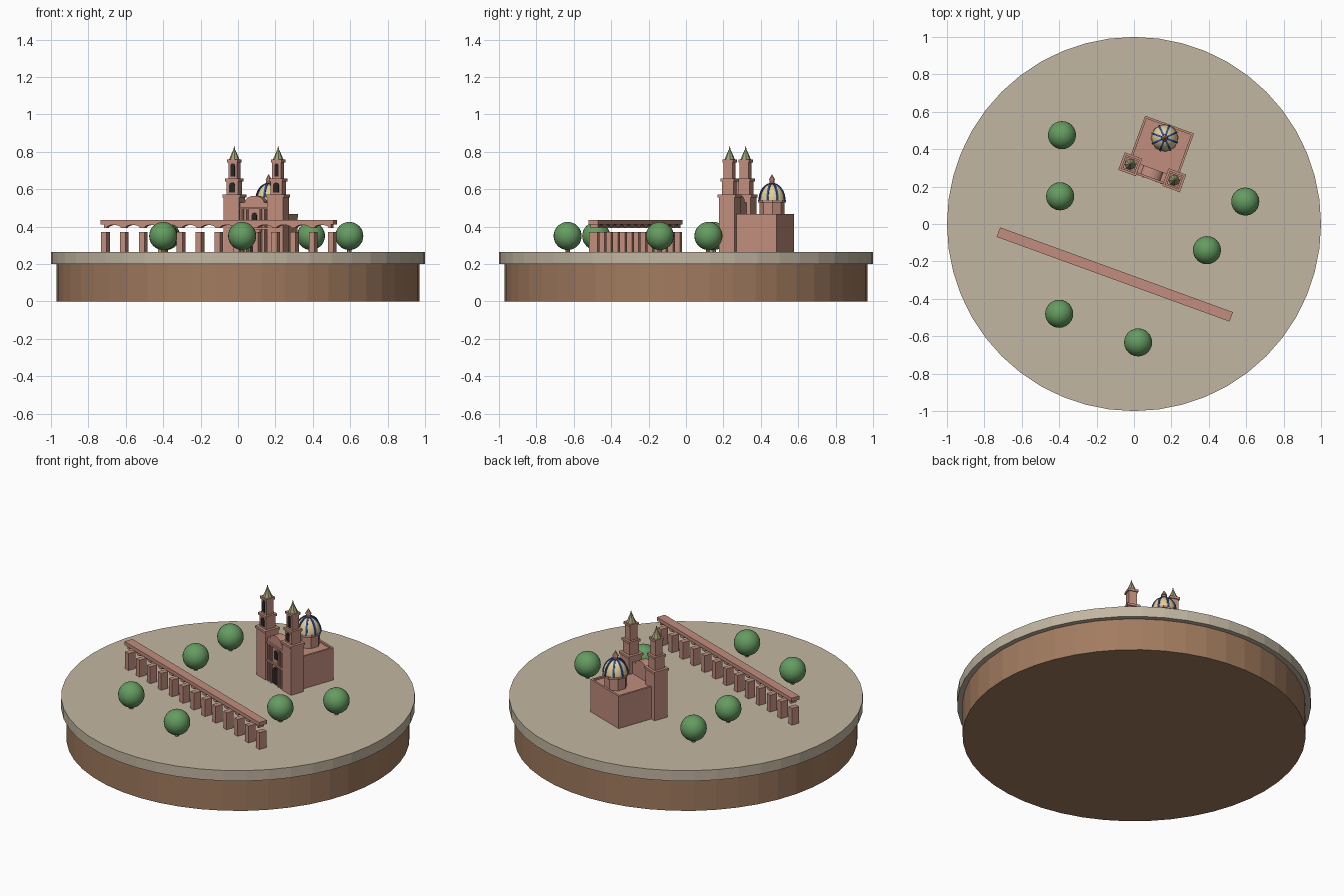
import bpy, bmesh, math
from mathutils import Matrix, Vector

cube = bpy.data.objects.get("Cube")
if cube:
    bpy.data.objects.remove(cube, do_unlink=True)


def material(name, rgb):
    m = bpy.data.materials.new(name)
    m.use_nodes = True
    m.diffuse_color = (*rgb, 1)
    bsdf = next(n for n in m.node_tree.nodes if n.type == 'BSDF_PRINCIPLED')
    bsdf.inputs["Base Color"].default_value = (*rgb, 1)
    return m


SAND = material("pale sand", (0.54, 0.47, 0.36))
EARTH = material("brown earth", (0.36, 0.2, 0.115))
STONE = material("pink stone", (0.53, 0.27, 0.205))
LEAF = material("leaf green", (0.13, 0.33, 0.12))
CREAM = material("cream tile", (0.75, 0.62, 0.33))
BLUE = material("blue tile", (0.03, 0.08, 0.32))
OLIVE = material("olive tile", (0.36, 0.35, 0.18))
DARK = material("dark opening", (0.02, 0.018, 0.018))

TURN = Matrix.Rotation(math.radians(-20), 4, 'Z')
WORLD = Matrix.Identity(4)
CHURCH = Matrix.Translation((0.0975, 0.2765, 0)) @ TURN
AQUEDUCT = Matrix.Translation((-0.1025, -0.27, 0)) @ TURN
GROUND = 0.265


class Part:
    """Collects simple solids into one named object."""

    def __init__(self, name, mat, frame=WORLD):
        self.name, self.mat, self.frame = name, mat, frame
        self.bm = bmesh.new()

    def box(self, x, y, z0, z1, w, d):
        mat = Matrix.Translation((x, y, (z0 + z1) / 2)) @ Matrix.Diagonal((w, d, z1 - z0, 1))
        bmesh.ops.create_cube(self.bm, size=1, matrix=mat)

    def cone(self, x, y, z0, z1, r0, r1, n, turn=0):
        mat = Matrix.Translation((x, y, (z0 + z1) / 2)) @ Matrix.Rotation(turn, 4, 'Z')
        bmesh.ops.create_cone(self.bm, cap_ends=True, segments=n, radius1=r0,
                              radius2=r1, depth=z1 - z0, matrix=mat)

    def prism(self, points, y0, y1, mat=WORLD):
        """Extrude an x-z outline from y0 to y1."""
        face = self.bm.faces.new([self.bm.verts.new(mat @ Vector((x, y0, z))) for x, z in points])
        out = bmesh.ops.extrude_face_region(self.bm, geom=[face])["geom"]
        move = mat.to_3x3() @ Vector((0, y1 - y0, 0))
        bmesh.ops.translate(self.bm, vec=move,
                            verts=[g for g in out if isinstance(g, bmesh.types.BMVert)])

    def finish(self, smooth=False):
        bmesh.ops.recalc_face_normals(self.bm, faces=self.bm.faces)
        mesh = bpy.data.meshes.new(self.name)
        self.bm.to_mesh(mesh)
        self.bm.free()
        mesh.materials.append(self.mat)
        obj = bpy.data.objects.new(self.name, mesh)
        obj.matrix_world = self.frame
        bpy.context.collection.objects.link(obj)
        if smooth:
            for poly in mesh.polygons:
                poly.use_smooth = True


def arc(cx, cz, rx, rz, a0, a1, n):
    """Points along an elliptical arc, angles in degrees."""
    angles = [math.radians(a0 + (a1 - a0) * i / n) for i in range(n + 1)]
    return [(cx + rx * math.cos(a), cz + rz * math.sin(a)) for a in angles]


def arched(x, z0, z1, w):
    """Outline of a round-headed opening."""
    r = w / 2
    return [(x - r, z0), (x + r, z0)] + arc(x, z1 - r, r, r, 0, 180, 8)


# round base and ground slab
p = Part("earth_base", EARTH)
p.cone(0, 0, 0, 0.2, 0.97, 0.97, 48)
p.finish()
p = Part("ground_slab", SAND)
p.cone(0, 0, 0.2, GROUND, 1, 1, 48)
p.finish()

# trees
trees = [(-0.385, 0.475), (-0.395, 0.148), (-0.4, -0.48),
         (0.022, -0.633), (0.39, -0.14), (0.595, 0.12)]
p = Part("tree_crowns", LEAF)
for x, y in trees:
    bmesh.ops.create_uvsphere(p.bm, u_segments=24, v_segments=16, radius=0.075,
                              matrix=Matrix.Translation((x, y, 0.35)))
p.finish(smooth=True)
p = Part("tree_trunks", EARTH)
for x, y in trees:
    p.cone(x, y, GROUND, 0.3, 0.012, 0.012, 8)
p.finish()

# aqueduct: channel, pillars and a scalloped band of arches
BAYS, PITCH = 12, 0.1075
HALF = BAYS * PITCH / 2
p = Part("aqueduct_channel", STONE, AQUEDUCT)
p.box(0, 0, 0.412, 0.435, 1.325, 0.054)
p.finish()
p = Part("aqueduct_pillars", STONE, AQUEDUCT)
for i in range(BAYS + 1):
    p.box(i * PITCH - HALF, 0, GROUND, 0.37, 0.032, 0.048)
p.finish()
p = Part("aqueduct_arches", STONE, AQUEDUCT)
for i in range(BAYS):
    x = (i + 0.5) * PITCH - HALF
    h = PITCH / 2
    p.prism([(x + h, 0.392), (x + h, 0.413), (x - h, 0.413), (x - h, 0.392)]
            + arc(x, 0.392, 0.042, 0.017, 180, 0, 8), -0.02, 0.02)
p.finish()

# nave with a raised parapet
p = Part("nave", STONE, CHURCH)
p.box(0, 0.12, GROUND, 0.458, 0.275, 0.3)
p.finish()
p = Part("nave_parapet", STONE, CHURCH)
for s in (-1, 1):
    p.box(s * 0.133, 0.12, 0.45, 0.468, 0.012, 0.302)
p.box(0, 0.265, 0.45, 0.468, 0.26, 0.012)
p.finish()

# facade with a curved gable, columns and openings
FRONT = -0.03
p = Part("facade", STONE, CHURCH)
p.prism([(-0.085, GROUND), (0.085, GROUND), (0.085, 0.53)]
        + arc(0, 0.53, 0.055, 0.035, 0, 180, 10) + [(-0.085, 0.53)], FRONT, 0.02)
p.box(0, FRONT - 0.004, 0.385, 0.396, 0.16, 0.012)
p.box(0, FRONT - 0.004, 0.495, 0.506, 0.16, 0.012)
p.finish()
p = Part("facade_columns", STONE, CHURCH)
for s in (-1, 1):
    for x in (0.038, 0.064):
        for z0, z1 in ((GROUND, 0.386), (0.396, 0.496)):
            p.cone(s * x, FRONT - 0.006, z0, z1, 0.007, 0.007, 8)
p.finish()
p = Part("facade_openings", DARK, CHURCH)
p.prism(arched(0, GROUND, 0.372, 0.055), FRONT - 0.003, FRONT + 0.002)
p.prism(arched(0, 0.42, 0.475, 0.028), FRONT - 0.003, FRONT + 0.002)
p.finish()

# twin bell towers: stepped tiers, cornices, belfry openings and spires
TIERS = [(GROUND, 0.565, 0.088), (0.565, 0.65, 0.066), (0.65, 0.752, 0.05)]
for side, s in (("right", -1), ("left", 1)):
    x = s * 0.125
    p = Part(side + "_tower", STONE, CHURCH)
    for z0, z1, w in TIERS:
        p.box(x, 0, z0, z1, w, w)
        p.box(x, 0, z1 - 0.008, z1 + 0.006, w + 0.012, w + 0.012)
    p.finish()
    p = Part(side + "_tower_openings", DARK, CHURCH)
    for (z0, z1, w), width in zip(TIERS[1:], (0.032, 0.024)):
        p.prism(arched(x, z0 + 0.017, z1 - 0.014, width), -w / 2 - 0.003, -w / 2 + 0.002)
    p.finish()
    p = Part(side + "_tower_spire", OLIVE, CHURCH)
    p.cone(x, 0, 0.757, 0.81, 0.029, 0.006, 8, math.pi / 8)
    p.cone(x, 0, 0.808, 0.83, 0.006, 0.001, 8)
    p.finish()

# tiled dome on an octagonal drum
DOME_Y, DOME_Z, R, H = 0.195, 0.54, 0.07, 0.09
p = Part("dome_drum", STONE, CHURCH)
p.cone(0, DOME_Y, 0.45, 0.535, 0.066, 0.066, 8, math.pi / 8)
p.cone(0, DOME_Y, 0.53, 0.543, 0.076, 0.076, 8, math.pi / 8)
p.finish()
p = Part("dome", CREAM, CHURCH)
profile = arc(0, DOME_Z, R, H, 0, 88, 10)
for (r0, z0), (r1, z1) in zip(profile, profile[1:]):
    rings = [[Vector((r * math.cos(a), DOME_Y + r * math.sin(a), z))
              for a in (math.tau * k / 24 for k in range(24))] for r, z in ((r0, z0), (r1, z1))]
    low, high = ([p.bm.verts.new(v) for v in ring] for ring in rings)
    for k in range(24):
        j = (k + 1) % 24
        p.bm.faces.new((low[k], low[j], high[j], high[k]))
bmesh.ops.remove_doubles(p.bm, verts=p.bm.verts, dist=1e-5)
p.finish(smooth=True)
p = Part("dome_ribs", BLUE, CHURCH)
for k in range(8):
    spin = Matrix.Translation((0, DOME_Y, 0)) @ Matrix.Rotation(k * math.pi / 4, 4, 'Z')
    p.prism(arc(0, DOME_Z, R + 0.005, H + 0.004, 0, 80, 8)
            + arc(0, DOME_Z, R - 0.006, H - 0.006, 80, 0, 8), -0.005, 0.005, spin)
p.finish()
p = Part("dome_lantern", STONE, CHURCH)
p.cone(0, DOME_Y, 0.62, 0.648, 0.015, 0.015, 8)
p.cone(0, DOME_Y, 0.648, 0.68, 0.019, 0.001, 8)
p.finish()
